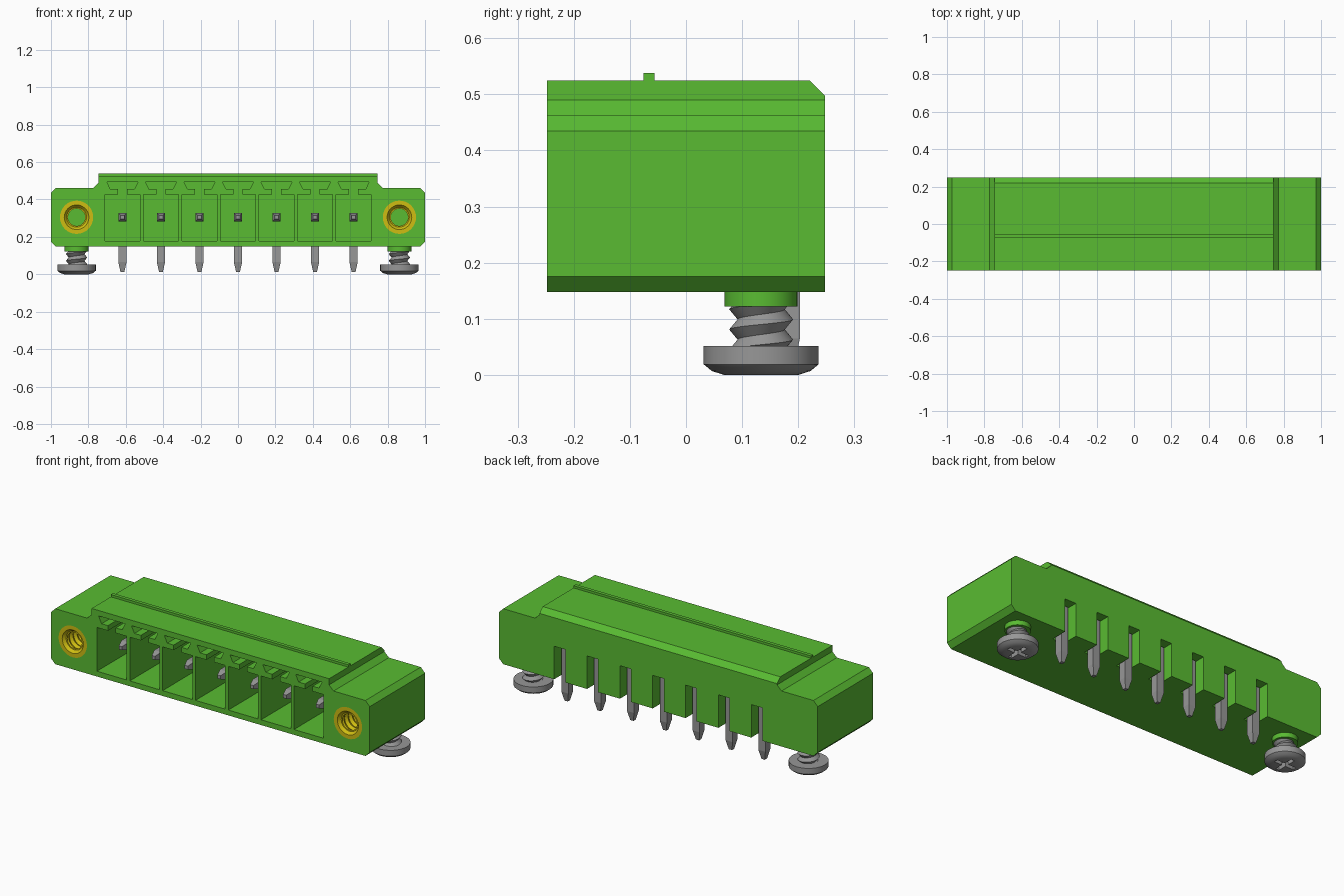
import bpy, bmesh, math
from mathutils import Vector

cube = bpy.data.objects.get("Cube")
if cube:
    bpy.data.objects.remove(cube, do_unlink=True)


def material(name, rgb):
    m = bpy.data.materials.new(name)
    m.use_nodes = True
    m.diffuse_color = (*rgb, 1)
    bsdf = next(n for n in m.node_tree.nodes if n.type == 'BSDF_PRINCIPLED')
    bsdf.inputs["Base Color"].default_value = (*rgb, 1)
    return m


GREEN = material("green plastic", (0.10, 0.50, 0.032))
STEEL = material("grey steel", (0.31, 0.31, 0.31))
BRASS = material("yellow brass", (0.62, 0.51, 0.006))

PITCH = 0.206           # spacing of the contacts
SCREW_X = 0.863         # inserts and screws sit in the end flanges
PIN_Z = 0.305
CONTACTS = [i * PITCH for i in range(-3, 4)]


def prism(bm, pts, a, b, axis='y'):
    """Extrude a 2D outline between a and b along y (outline in x, z) or z (outline in x, y)."""
    put = (lambda p, t: (p[0], t, p[1])) if axis == 'y' else (lambda p, t: (p[0], p[1], t))
    rows = [[bm.verts.new(put(p, t)) for p in pts] for t in (a, b)]
    n = len(pts)
    faces = [bm.faces.new(rows[0]), bm.faces.new(rows[1][::-1])]
    for i in range(n):
        j = (i + 1) % n
        faces.append(bm.faces.new((rows[0][i], rows[1][i], rows[1][j], rows[0][j])))
    bmesh.ops.recalc_face_normals(bm, faces=faces)


def lathe(bm, profile, pitch=0.0, lo=-9.0, hi=9.0, n=32):
    """Revolve (radius, z) points about z; a pitch makes a helix, trimmed between lo and hi."""
    cols = []
    for i in range(n + 1):
        a = 2 * math.pi * i / n
        cols.append([bm.verts.new((r * math.cos(a), r * math.sin(a),
                                   min(max(z + pitch * i / n, lo), hi))) for r, z in profile])
    for c, d in zip(cols, cols[1:]):
        for k in range(len(profile) - 1):
            bm.faces.new((c[k], d[k], d[k + 1], c[k + 1]))
    bmesh.ops.remove_doubles(bm, verts=bm.verts[:], dist=1e-5)
    bmesh.ops.dissolve_degenerate(bm, edges=bm.edges[:], dist=1e-5)


def zigzag(r1, r2, z, step, turns):
    """Thread profile alternating between two radii."""
    return [(r2 if k % 2 else r1, z + step * k / 2) for k in range(turns * 2 + 1)]


def make(name, bm, mat, smooth=False):
    me = bpy.data.meshes.new(name)
    bm.to_mesh(me)
    bm.free()
    me.materials.append(mat)
    ob = bpy.data.objects.new(name, me)
    bpy.context.collection.objects.link(ob)
    if smooth:
        activate(ob)
        bpy.ops.object.shade_smooth_by_angle(angle=math.radians(30))
    return ob


def activate(ob):
    bpy.ops.object.select_all(action='DESELECT')
    ob.select_set(True)
    bpy.context.view_layer.objects.active = ob


def cut(ob, bm, mat):
    """Subtract the closed solids in bm from ob."""
    cutter = make("cutter", bm, mat)
    cutter.hide_render = True
    mod = ob.modifiers.new("cut", 'BOOLEAN')
    mod.operation, mod.solver, mod.object = 'DIFFERENCE', 'EXACT', cutter
    activate(ob)
    bpy.ops.object.modifier_apply(modifier=mod.name)
    bpy.data.objects.remove(cutter, do_unlink=True)


def copies(ob, xs):
    """Place ob at the first x and linked duplicates at the others."""
    ob.location.x = xs[0]
    for x in xs[1:]:
        dup = ob.copy()
        dup.location.x = x
        bpy.context.collection.objects.link(dup)


# Housing: stepped outline with chamfered corners
half = [(0.973, 0.148), (1.0, 0.175), (1.0, 0.435), (0.973, 0.4625),
        (0.773, 0.4625), (0.745, 0.49), (0.745, 0.525)]
bm = bmesh.new()
prism(bm, half + [(-x, z) for x, z in reversed(half)], -0.248, 0.248)
# Chamfer along the upper back edge
bmesh.ops.bisect_plane(bm, geom=bm.verts[:] + bm.edges[:] + bm.faces[:], dist=1e-6,
                       plane_co=Vector((0, 0.22, 0.525)), plane_no=Vector((0, 1, 1)),
                       clear_outer=True)
bmesh.ops.holes_fill(bm, edges=[e for e in bm.edges if e.is_boundary], sides=0)
bmesh.ops.recalc_face_normals(bm, faces=bm.faces[:])
housing = make("housing", bm, GREEN)

# Openings: keyed front pockets, rear pin slots and insert bores
bm = bmesh.new()
key = [(0.093, 0.178), (0.093, 0.426), (0.024, 0.426), (0.024, 0.455), (0.064, 0.455), (0.083, 0.494)]
pocket = key + [(-x, z) for x, z in reversed(key)]
for cx in CONTACTS:
    prism(bm, [(cx + x, z) for x, z in pocket], -0.3, 0.10)
    prism(bm, [(cx - 0.035, 0.1), (cx + 0.035, 0.1), (cx + 0.035, 0.335), (cx - 0.035, 0.335)],
          0.152, 0.3)
for s in (-1, 1):
    ring = [2 * math.pi * i / 32 for i in range(32)]
    prism(bm, [(s * SCREW_X + 0.089 * math.cos(a), PIN_Z + 0.089 * math.sin(a)) for a in ring],
          -0.3, 0.03)
cut(housing, bm, GREEN)

# Rib across the top
bm = bmesh.new()
prism(bm, [(-0.745, 0.52), (0.745, 0.52), (0.745, 0.538), (-0.745, 0.538)], -0.076, -0.056)
make("top_rib", bm, GREEN)

# Contact pins: square bent wire with tapered ends, as (half width, outer yz, inner yz)
sections = [(0.010, (-0.170, 0.315), (-0.170, 0.295)),
            (0.022, (-0.130, 0.327), (-0.130, 0.283)),
            (0.022, (0.203, 0.327), (0.159, 0.283)),
            (0.022, (0.203, 0.065), (0.159, 0.065)),
            (0.010, (0.191, 0.012), (0.171, 0.012))]
bm = bmesh.new()
rows = [[bm.verts.new((x, *p)) for x, p in ((-w, o), (w, o), (w, i), (-w, i))]
        for w, o, i in sections]
for a, b in zip(rows, rows[1:]):
    for k in range(4):
        j = (k + 1) % 4
        bm.faces.new((a[k], a[j], b[j], b[k]))
bm.faces.new(rows[0])
bm.faces.new(rows[-1])
bmesh.ops.recalc_face_normals(bm, faces=bm.faces[:])
copies(make("contact_pin", bm, STEEL), CONTACTS)

# Threaded brass inserts, turned so their depth runs along +y
bm = bmesh.new()
lathe(bm, [(0.053, 0.016), (0.066, 0.0), (0.089, 0.0)])
lathe(bm, zigzag(0.055, 0.046, -0.04, 0.036, 9)[::-1], 0.036, 0.016, 0.277)
insert = make("threaded_insert", bm, BRASS, smooth=True)
insert.rotation_euler.x = -math.pi / 2
insert.location = (0, -0.248, PIN_Z)
copies(insert, (-SCREW_X, SCREW_X))

# Bosses under the flanges
bm = bmesh.new()
lathe(bm, [(0, 0.122), (0.065, 0.122), (0.065, 0.155), (0, 0.155)])
boss = make("screw_boss", bm, GREEN, smooth=True)
boss.location.y = 0.134
copies(boss, (-SCREW_X, SCREW_X))

# Screw heads with a cross recess underneath
bm = bmesh.new()
lathe(bm, [(0, 0), (0.066, 0), (0.088, 0.007), (0.1025, 0.019), (0.1025, 0.052), (0, 0.052)])
head = make("screw_head", bm, STEEL)
bm = bmesh.new()
w, l = 0.011, 0.06
prism(bm, [(w, w), (w, l), (-w, l), (-w, w), (-l, w), (-l, -w),
           (-w, -w), (-w, -l), (w, -l), (w, -w), (l, -w), (l, w)], -0.05, 0.03, 'z')
cut(head, bm, STEEL)
activate(head)
bpy.ops.object.shade_smooth_by_angle(angle=math.radians(25))
head.location.y = 0.134
copies(head, (-SCREW_X, SCREW_X))

# Screw threads between head and boss
bm = bmesh.new()
lathe(bm, zigzag(0.042, 0.057, 0.0, 0.036, 4), 0.036, 0.045, 0.135)
shank = make("screw_thread", bm, STEEL, smooth=True)
shank.location.y = 0.134
copies(shank, (-SCREW_X, SCREW_X))
